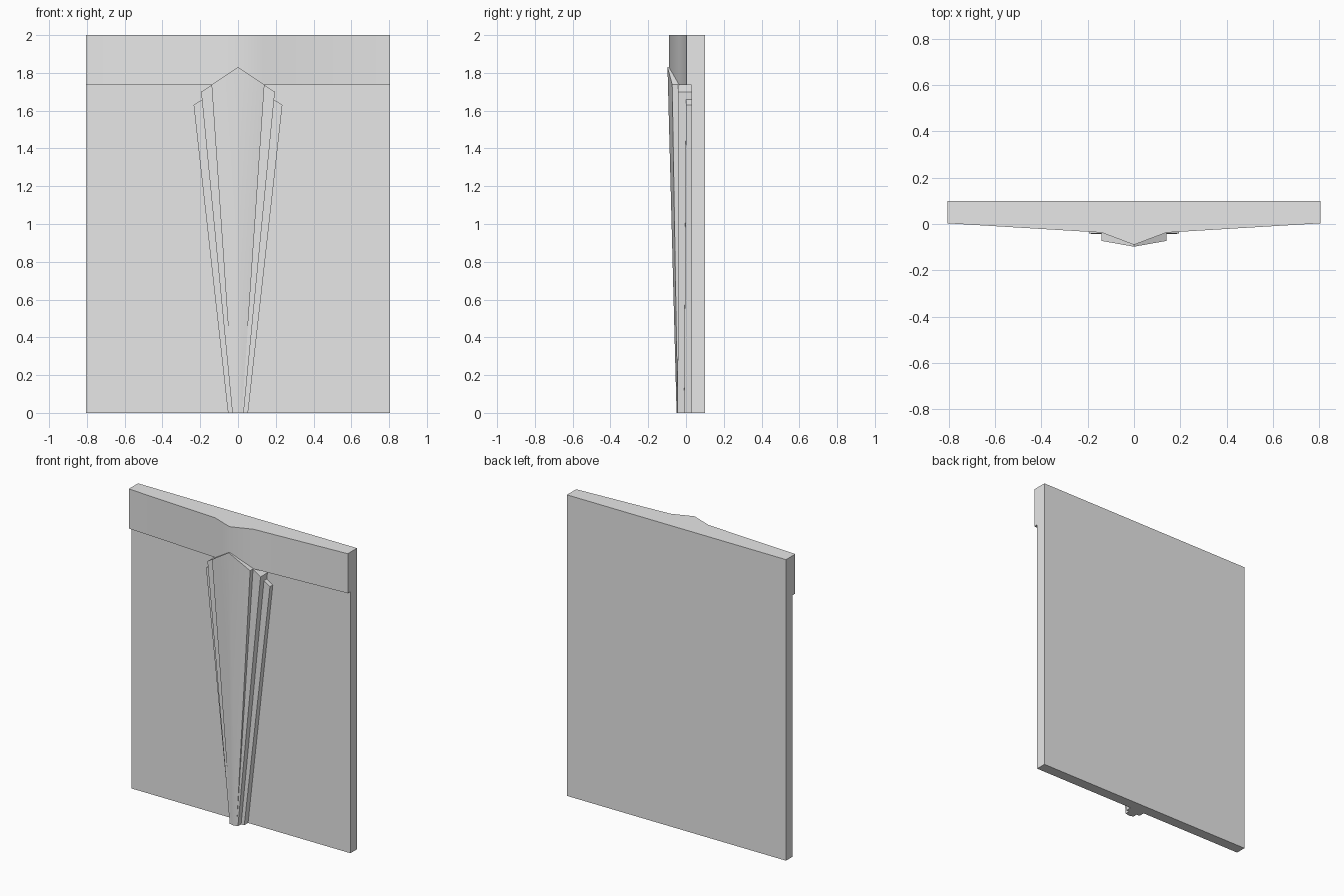
import bpy
import bmesh
import math

cube = bpy.data.objects.get("Cube")
if cube:
    bpy.data.objects.remove(cube, do_unlink=True)

stone = bpy.data.materials.new("grey stone")
stone.use_nodes = True
stone.diffuse_color = (0.8, 0.8, 0.8, 1)
stone.node_tree.nodes["Principled BSDF"].inputs["Base Color"].default_value = (0.8, 0.8, 0.8, 1)


def finish(name, bm, smooth=True):
    bmesh.ops.recalc_face_normals(bm, faces=bm.faces)
    mesh = bpy.data.meshes.new(name)
    bm.to_mesh(mesh)
    bm.free()
    mesh.materials.append(stone)
    obj = bpy.data.objects.new(name, mesh)
    bpy.context.collection.objects.link(obj)
    if smooth:
        bpy.ops.object.select_all(action="DESELECT")
        obj.select_set(True)
        bpy.context.view_layer.objects.active = obj
        bpy.ops.object.shade_smooth_by_angle(angle=math.radians(50))
    return obj


def prism(name, plan, z0, z1):
    """Extrude a plan outline (x, y) upwards."""
    bm = bmesh.new()
    base = bm.faces.new([bm.verts.new((x, y, z0)) for x, y in plan])
    top = bmesh.ops.extrude_face_region(bm, geom=[base])["geom"]
    verts = [v for v in top if isinstance(v, bmesh.types.BMVert)]
    bmesh.ops.translate(bm, verts=verts, vec=(0, 0, z1 - z0))
    return finish(name, bm)


def wedge(name, apex, shoulder, foot, foot_mid, back):
    """Tapered pointed slab, mirrored about x = 0, with a ridge down its front."""
    def flip(p):
        return (-p[0], p[1], p[2])

    bm = bmesh.new()
    outline = [apex, shoulder, foot, foot_mid, flip(foot), flip(shoulder)]
    front = [bm.verts.new(p) for p in outline]
    rear = [bm.verts.new((x, back, z)) for x, y, z in outline]
    for ring in (front, rear):
        bm.faces.new(ring[:4])
        bm.faces.new([ring[0]] + ring[3:])
    for i in range(6):
        j = (i + 1) % 6
        bm.faces.new((front[i], front[j], rear[j], rear[i]))
    return finish(name, bm)


# Flat wall panel
W, BACK, FACE = 0.805, 0.10, 0.03
prism("wall_panel", [(-W, FACE), (W, FACE), (W, BACK), (-W, BACK)], 0, 1.737)

# Thicker top band that swells to a central ridge
prism("top_band", [(-W, 0.003), (-0.14, -0.037), (0, -0.09), (0.14, -0.037),
                   (W, 0.003), (W, BACK), (-W, BACK)], 1.737, 2)

# Three stacked tapering layers of the central keystone
wedge("outer_layer", (0, 0, 1.78), (0.235, 0, 1.63),
      (0.053, -0.01, 0), (0, -0.01, 0), 0.05)
wedge("middle_layer", (0, -0.042, 1.826), (0.195, -0.042, 1.70),
      (0.03, -0.044, 0), (0, -0.044, 0), 0.05)
wedge("keystone_front", (0, -0.098, 1.83), (0.14, -0.073, 1.738),
      (0.021, -0.044, 0), (0, -0.05, 0), 0.05)
